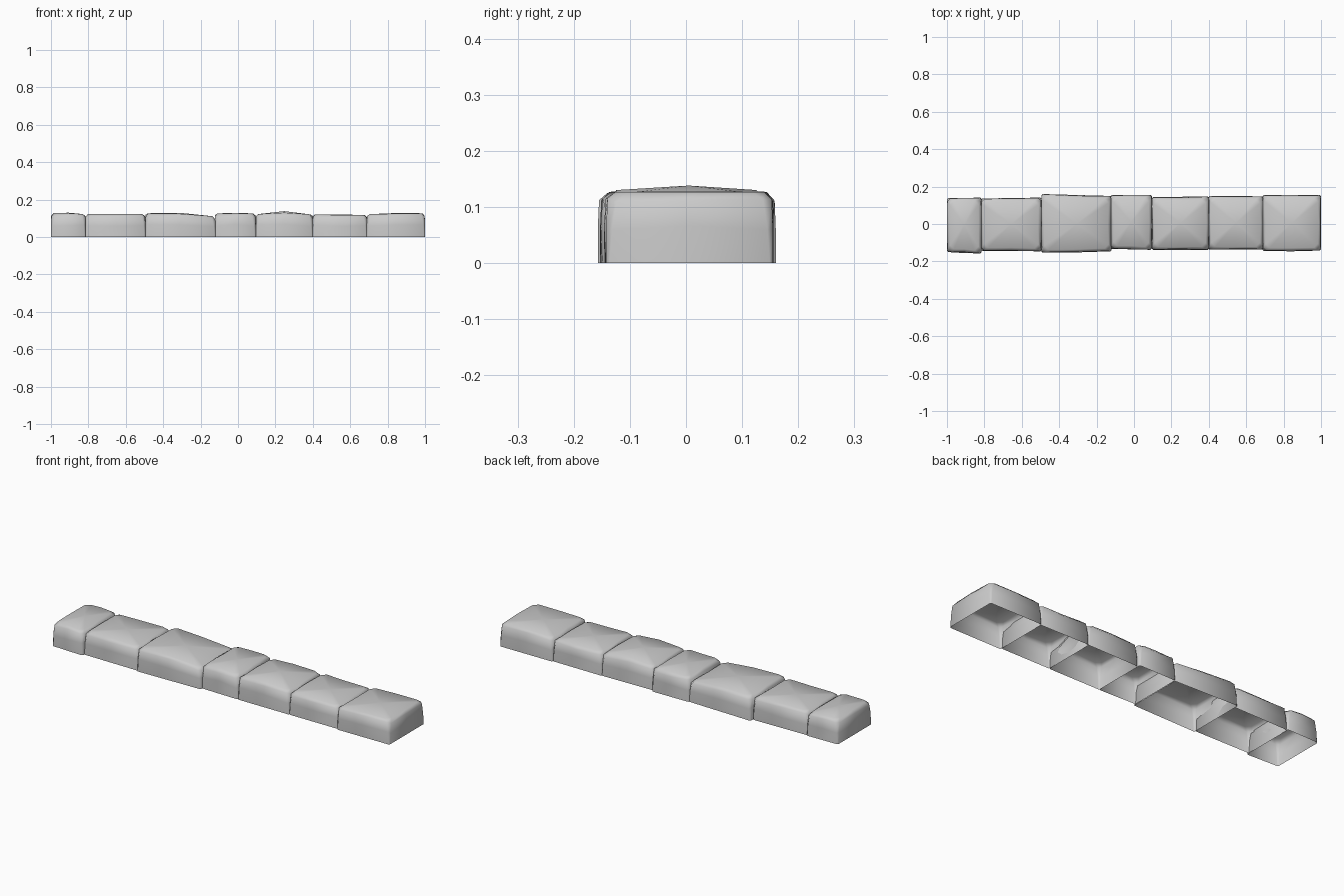
import bpy, bmesh, random

cube = bpy.data.objects.get("Cube")
if cube:
    bpy.data.objects.remove(cube, do_unlink=True)

random.seed(4)

stone_grey = bpy.data.materials.new("stone grey")
stone_grey.use_nodes = True
grey = (0.6, 0.6, 0.6, 1)
stone_grey.diffuse_color = grey
stone_grey.node_tree.nodes["Principled BSDF"].inputs["Base Color"].default_value = grey


def outline(x_range, front, back, cut, inset, wobble):
    """Four-sided plan with clipped corners and a middle point on each side."""
    (x0, x1) = (x_range[0] + inset, x_range[1] - inset)
    f0, f1 = front[0] + inset, front[1] + inset
    b0, b1 = back[0] - inset, back[1] - inset
    xm = (x0 + x1) / 2
    fm, bm = (f0 + f1) / 2 + wobble[0], (b0 + b1) / 2 + wobble[1]
    return [
        (x0 + cut, f0), (xm, fm), (x1 - cut, f1),
        (x1, f1 + cut), (x1 + wobble[2], (f1 + b1) / 2), (x1, b1 - cut),
        (x1 - cut, b1), (xm, bm), (x0 + cut, b0),
        (x0, b0 - cut), (x0 + wobble[3], (f0 + b0) / 2), (x0, f0 + cut),
    ]


def make_stone(name, x_range, front, back, heights, crown):
    """Open-bottomed block: walls, worn shoulder and slightly domed top."""
    left, middle, right = heights

    def top_at(x):
        t = 2 * (x - x_range[0]) / (x_range[1] - x_range[0])
        return left + (middle - left) * t if t < 1 else middle + (right - middle) * (t - 1)

    def wobble(size):
        return [random.uniform(-size, size) for _ in range(4)]

    still = [0] * 4
    bm = bmesh.new()
    rings = []
    # base, belly, shoulder and top rim
    for level, cut, inset, shake in ((0, 0.006, 0, 0), (0.5, 0.01, 0, 0.004),
                                     (0.9, 0.016, 0.002, 0.003), (1, 0.022, 0.016, 0.004)):
        plan = outline(x_range, front, back, cut, inset, wobble(shake) if shake else still)
        ring = []
        for x, y in plan:
            z = top_at(x) * level
            if 0 < level < 1:
                z += random.uniform(-0.006, 0.004)
            ring.append(bm.verts.new((min(1, max(-1, x)), y, z)))
        rings.append(ring)
    for low, high in zip(rings, rings[1:]):
        for i in range(len(low)):
            j = (i + 1) % len(low)
            bm.faces.new((low[i], low[j], high[j], high[i]))
    rim = rings[-1]
    centre = bm.verts.new(((x_range[0] + x_range[1]) / 2, (front[0] + back[1]) / 2, crown))
    for i in range(len(rim)):
        bm.faces.new((rim[i], rim[(i + 1) % len(rim)], centre))
    for face in bm.faces:
        face.smooth = True
    mesh = bpy.data.meshes.new(name)
    bm.to_mesh(mesh)
    bm.free()
    mesh.materials.append(stone_grey)
    stone = bpy.data.objects.new(name, mesh)
    bpy.context.collection.objects.link(stone)


# x range, front corners, back corners, top heights along x, crown height
stones = [
    ((-1, -0.815), (-0.15, -0.157), (0.138, 0.141), (0.127, 0.127, 0.122), 0.13),
    ((-0.818, -0.495), (-0.143, -0.146), (0.136, 0.141), (0.122, 0.122, 0.122), 0.124),
    ((-0.495, -0.12), (-0.153, -0.146), (0.16, 0.15), (0.127, 0.124, 0.11), 0.129),
    ((-0.125, 0.095), (-0.133, -0.138), (0.154, 0.156), (0.126, 0.127, 0.126), 0.129),
    ((0.095, 0.4), (-0.138, -0.138), (0.143, 0.148), (0.122, 0.13, 0.12), 0.138),
    ((0.398, 0.69), (-0.137, -0.137), (0.15, 0.148), (0.122, 0.117, 0.117), 0.121),
    ((0.688, 1), (-0.144, -0.142), (0.154, 0.155), (0.122, 0.125, 0.127), 0.128),
]
for number, shape in enumerate(stones, 1):
    make_stone(f"kerb_stone_{number}", *shape)
